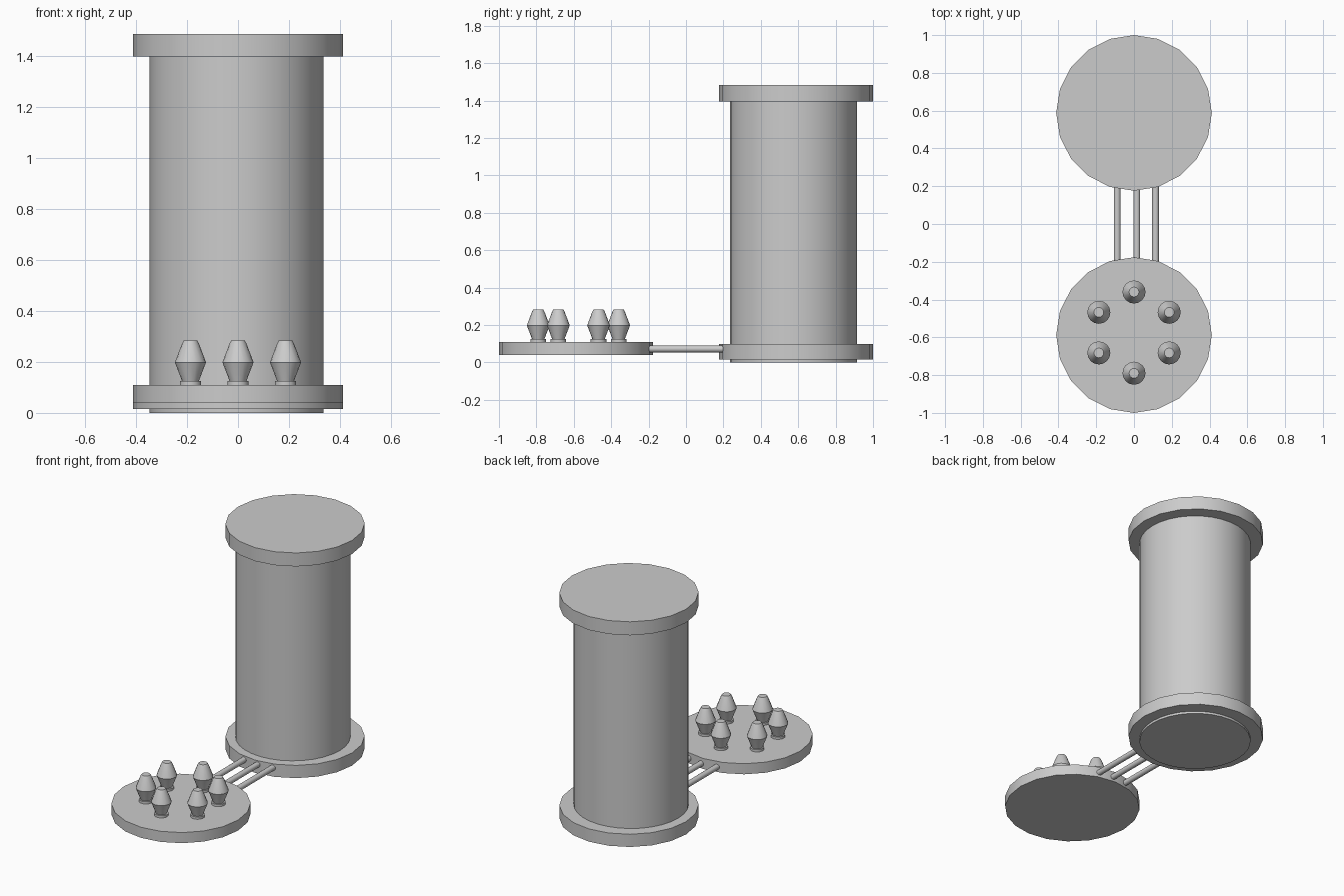
import bpy, bmesh, math
from mathutils import Matrix, Vector

if "Cube" in bpy.data.objects:
    bpy.data.objects.remove(bpy.data.objects["Cube"])


def finish(bm, name, smooth):
    bmesh.ops.recalc_face_normals(bm, faces=bm.faces)
    me = bpy.data.meshes.new(name)
    bm.to_mesh(me)
    bm.free()
    ob = bpy.data.objects.new(name, me)
    bpy.context.collection.objects.link(ob)
    if smooth:
        bpy.ops.object.select_all(action='DESELECT')
        ob.select_set(True)
        bpy.context.view_layer.objects.active = ob
        bpy.ops.object.shade_smooth_by_angle(angle=math.radians(30))
    return ob


def lathe(name, profile, x, y, sides, smooth=True):
    """Closed solid from (radius, z) rings; first vertex points along +y."""
    bm = bmesh.new()
    rings = []
    for r, z in profile:
        rings.append([bm.verts.new((x + r * math.sin(2 * math.pi * i / sides),
                                    y + r * math.cos(2 * math.pi * i / sides), z))
                      for i in range(sides)])
    for a, b in zip(rings, rings[1:]):
        for i in range(sides):
            j = (i + 1) % sides
            bm.faces.new((a[i], a[j], b[j], b[i]))
    bm.faces.new(rings[0])
    bm.faces.new(rings[-1])
    return finish(bm, name, smooth)


def disc(name, r, z0, z1, x, y, sides, smooth=True):
    return lathe(name, [(r, z0), (r, z1)], x, y, sides, smooth)


# Tall tank with two wider flanges
disc("tank_body", 0.34, 0.0, 1.44, -0.006, 0.574, 32)
disc("tank_lower_flange", 0.412, 0.015, 0.098, 0, 0.588, 20)
disc("tank_top_cap", 0.412, 1.396, 1.484, 0, 0.588, 20)

# Low round platform
disc("platform", 0.412, 0.04, 0.109, 0, -0.588, 20)

# Ring of six faceted pods, each on a small foot
for k in range(6):
    a = math.radians(90 + 60 * k)
    x, y = 0.215 * math.cos(a), -0.575 + 0.215 * math.sin(a)
    disc(f"pod_foot_{k + 1}", 0.042, 0.105, 0.124, x, y, 20)
    lathe(f"pod_{k + 1}", [(0.030, 0.115), (0.036, 0.133), (0.061, 0.198),
                           (0.033, 0.272), (0.026, 0.284)], x, y, 16)

# Three pipes joining platform and tank
for k, x in enumerate((-0.089, 0.015, 0.114)):
    bm = bmesh.new()
    m = Matrix.Translation(Vector((x, 0, 0.072))) @ Matrix.Rotation(math.pi / 2, 4, 'X')
    bmesh.ops.create_cone(bm, cap_ends=True, segments=16, radius1=0.018,
                          radius2=0.018, depth=0.42, matrix=m)
    finish(bm, f"pipe_{k + 1}", True)
